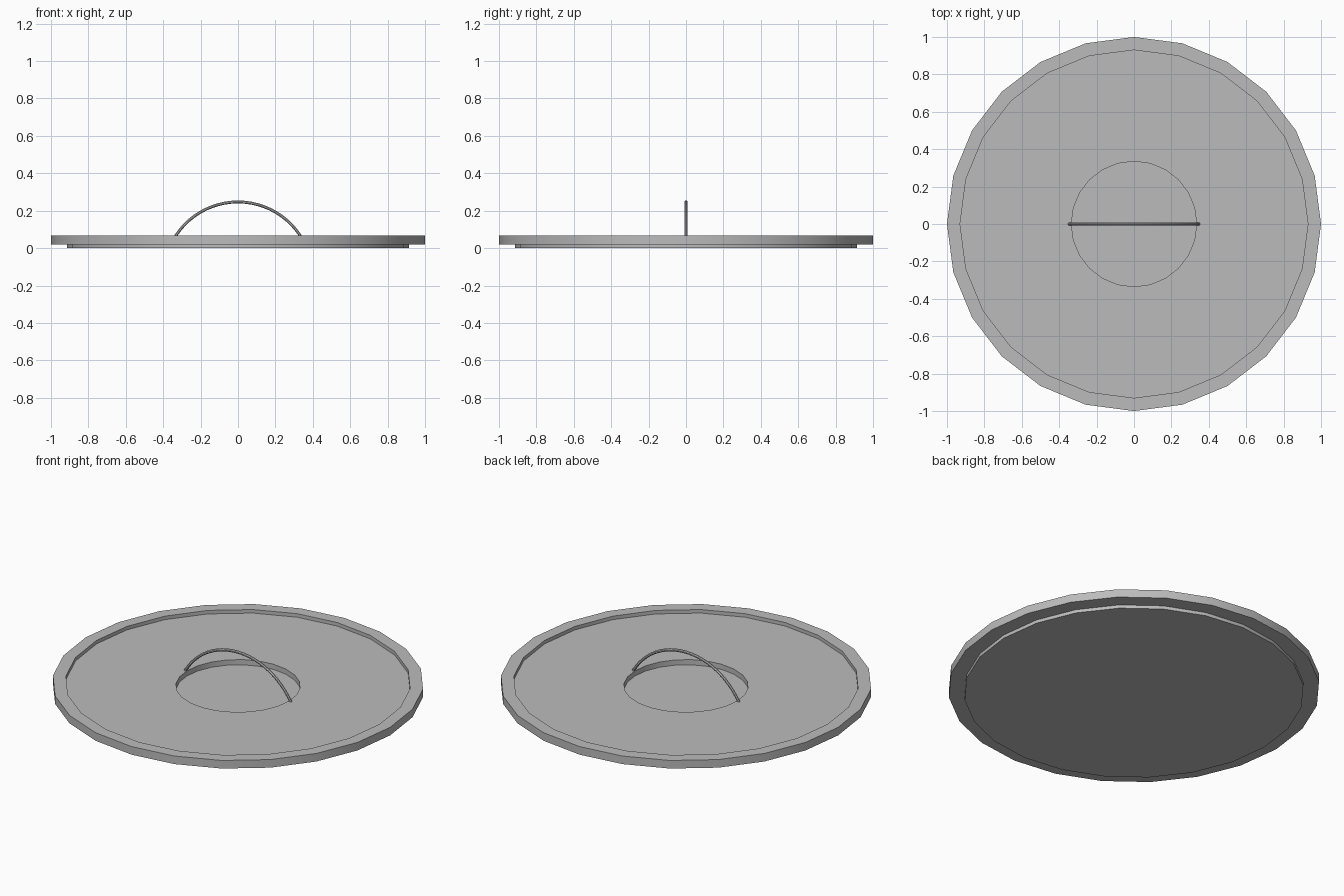
import bpy, bmesh, math

if "Cube" in bpy.data.objects:
    bpy.data.objects.remove(bpy.data.objects["Cube"])

SIDES = 24

grey = bpy.data.materials.new("cast_grey")
grey.diffuse_color = (0.5, 0.5, 0.5, 1)
grey.use_nodes = True
grey.node_tree.nodes["Principled BSDF"].inputs["Base Color"].default_value = grey.diffuse_color


def make_object(name, bm):
    bmesh.ops.recalc_face_normals(bm, faces=bm.faces)
    mesh = bpy.data.meshes.new(name)
    bm.to_mesh(mesh)
    bm.free()
    mesh.materials.append(grey)
    obj = bpy.data.objects.new(name, mesh)
    bpy.context.collection.objects.link(obj)
    bpy.context.view_layer.objects.active = obj
    obj.select_set(True)
    bpy.ops.object.shade_smooth_by_angle(angle=math.radians(30))
    obj.select_set(False)
    return obj


def skin(rings):
    """Join rings of points into a closed solid with capped ends."""
    bm = bmesh.new()
    loops = [[bm.verts.new(p) for p in ring] for ring in rings]
    for a, b in zip(loops, loops[1:]):
        n = len(a)
        for i in range(n):
            j = (i + 1) % n
            bm.faces.new((a[i], a[j], b[j], b[i]))
    bm.faces.new(loops[0])
    bm.faces.new(loops[-1])
    return bm


def circle(radius, z):
    return [(radius * math.cos(2 * math.pi * i / SIDES),
             radius * math.sin(2 * math.pi * i / SIDES), z) for i in range(SIDES)]


# Lid: bottom step, outer rim, shallow recess and central hand well
lid_profile = [(0.915, 0.0), (0.915, 0.02), (1.0, 0.02), (1.0, 0.068),
               (0.93, 0.068), (0.93, 0.047), (0.335, 0.047), (0.335, 0.016)]
make_object("lid", skin([circle(r, z) for r, z in lid_profile]))

# Handle: thin bar swept along an arc across the hand well
ARC_R, ARC_Z, BAR_R, STEPS = 0.397, -0.15, 0.0085, 24
end_angle = math.radians(61)
rings = []
for s in range(STEPS + 1):
    t = -end_angle + 2 * end_angle * s / STEPS
    ring = []
    for k in range(8):
        a = 2 * math.pi * (k + 0.5) / 8
        r = ARC_R + BAR_R * math.cos(a)
        ring.append((r * math.sin(t), BAR_R * math.sin(a), ARC_Z + r * math.cos(t)))
    rings.append(ring)
make_object("handle", skin(rings))
